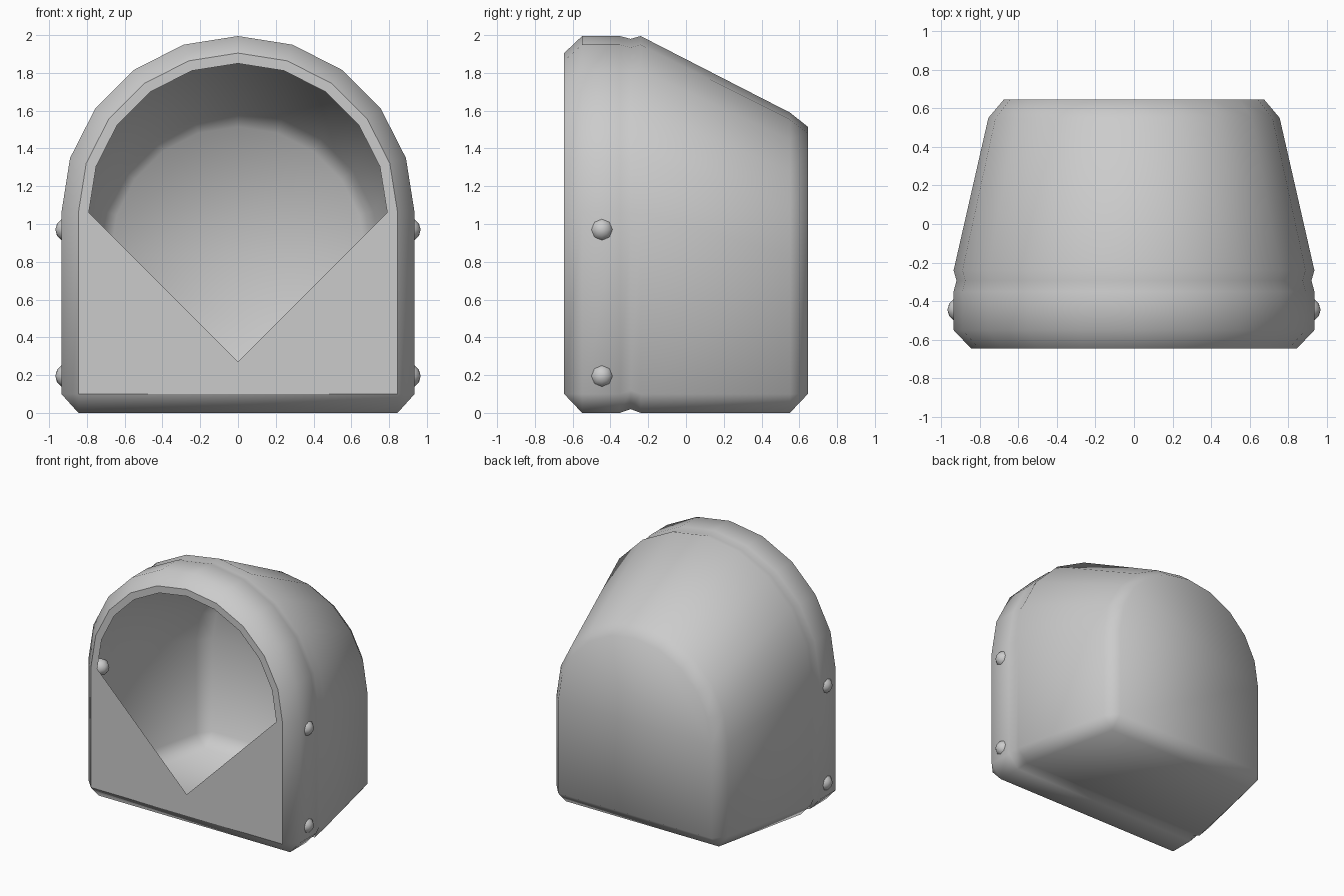
import bpy, bmesh, math

if "Cube" in bpy.data.objects:
    bpy.data.objects.remove(bpy.data.objects["Cube"])


def arch(r, base):
    """Half circle in ten flat steps, right side to left side."""
    return [(r * math.cos(math.pi * i / 10), base + r * math.sin(math.pi * i / 10)) for i in range(11)]


def ring(r, base, bottom, cx, cz):
    """Arched outline with chamfered bottom corners."""
    return ([(r - cx, bottom), (r, bottom + cz)] + arch(r, base)
            + [(-r, bottom + cz), (-r + cx, bottom)])


def finish(bm, name, angle=None):
    mesh = bpy.data.meshes.new(name)
    bm.to_mesh(mesh)
    bm.free()
    ob = bpy.data.objects.new(name, mesh)
    bpy.context.collection.objects.link(ob)
    if angle:
        bpy.ops.object.select_all(action='DESELECT')
        ob.select_set(True)
        bpy.context.view_layer.objects.active = ob
        bpy.ops.object.shade_smooth_by_angle(angle=math.radians(angle))
    return ob


# Housing shell: arched sections lofted front to back
# (y, radius, arch base, bottom, corner chamfer x, corner chamfer z)
sections = [
    (-0.645, 0.845, 1.06, 0.10, 0, 0),
    (-0.55, 0.935, 1.06, 0.00, 0.09, 0.10),
    (-0.35, 0.935, 1.06, 0.00, 0.09, 0.10),
    (-0.293, 0.920, 1.06, 0.02, 0.09, 0.10),
    (-0.24, 0.935, 1.06, 0.00, 0.09, 0.10),
    (0.55, 0.755, 0.835, 0.00, 0.08, 0.10),
    (0.645, 0.675, 0.84, 0.10, 0, 0),
]
bm = bmesh.new()
rings = [[bm.verts.new((x, s[0], z)) for x, z in ring(*s[1:])] for s in sections]
for a, b in zip(rings, rings[1:]):
    n = len(a)
    for i in range(n):
        j = (i + 1) % n
        bm.faces.new((a[i], b[i], b[j], a[j]))
bm.faces.new(rings[-1][::-1])
bmesh.ops.remove_doubles(bm, verts=bm.verts[:], dist=1e-4)
finish(bm, "housing_shell", 55)

# Flat front plate with arched opening and V-shaped lower edge
bm = bmesh.new()
y = -0.645
outer = [bm.verts.new((x, y, z)) for x, z in arch(0.845, 1.06)]
inner = [bm.verts.new((x, y, z)) for x, z in arch(0.79, 1.06)]
for i in range(10):
    bm.faces.new((outer[i], outer[i + 1], inner[i + 1], inner[i]))
right, mid, left, tip = [bm.verts.new((x, y, z)) for x, z in
                         ((0.845, 0.10), (0, 0.10), (-0.845, 0.10), (0, 0.27))]
bm.faces.new((mid, right, outer[0], inner[0], tip))
bm.faces.new((left, mid, tip, inner[-1], outer[-1]))
finish(bm, "front_plate")

# Side rivets, two on each side
for side, label in ((1, "right"), (-1, "left")):
    for z, level in ((0.97, "upper"), (0.195, "lower")):
        bm = bmesh.new()
        bmesh.ops.create_uvsphere(bm, u_segments=8, v_segments=6, radius=0.065)
        ob = finish(bm, f"rivet_{label}_{level}", 50)
        ob.rotation_euler = (0, math.pi / 2, 0)
        ob.location = (side * 0.902, -0.445, z)
